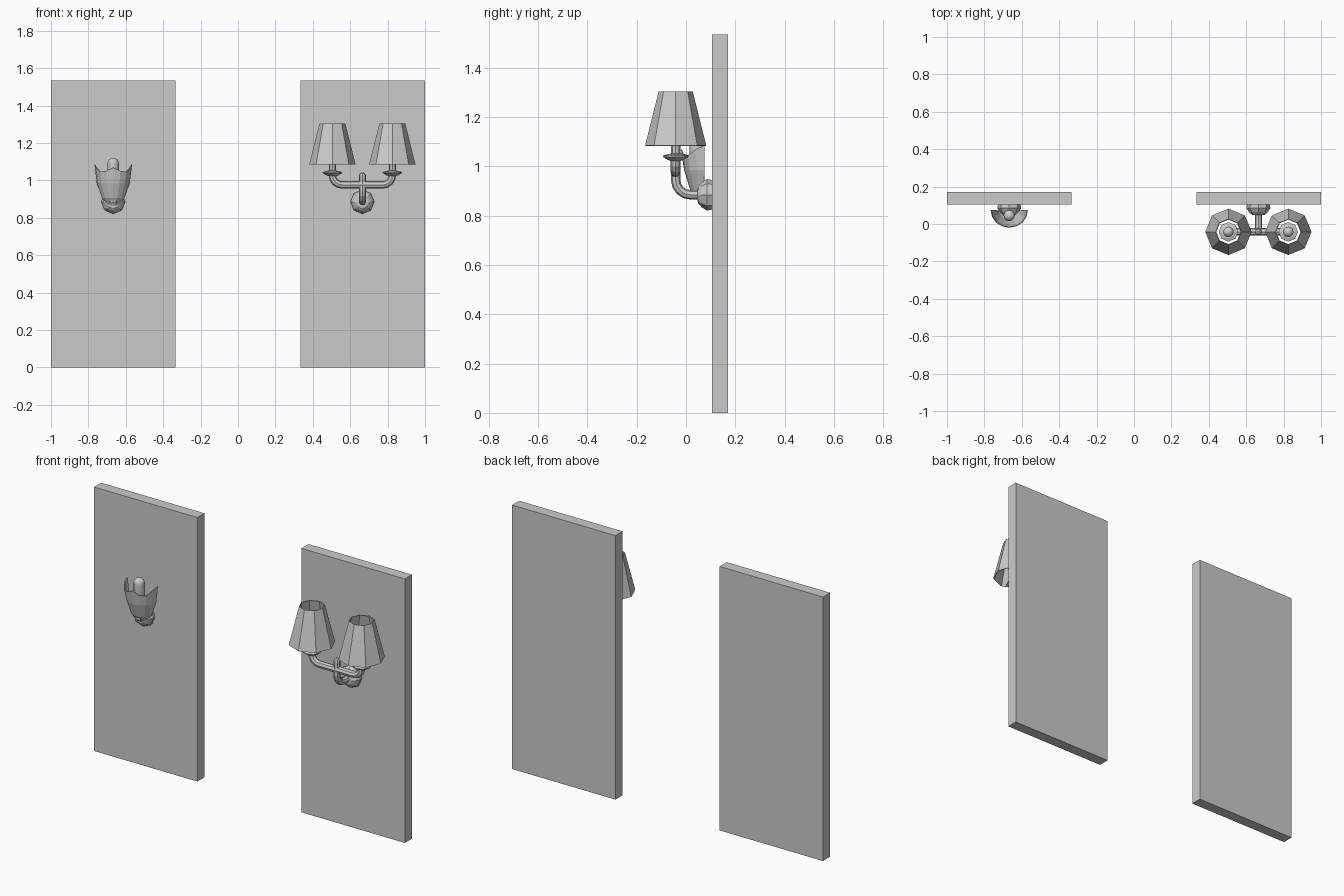
import bpy, bmesh
from math import sin, cos, pi
from mathutils import Matrix, Vector

if "Cube" in bpy.data.objects:
    bpy.data.objects.remove(bpy.data.objects["Cube"])


def make_object(name, bm, smooth=False):
    bmesh.ops.recalc_face_normals(bm, faces=bm.faces[:])
    me = bpy.data.meshes.new(name)
    bm.to_mesh(me)
    bm.free()
    ob = bpy.data.objects.new(name, me)
    bpy.context.collection.objects.link(ob)
    for p in me.polygons:
        p.use_smooth = smooth
    return ob


def lathe(name, profile, loc, n=8, forward=False, smooth=False, caps=True):
    """Revolve (radius, height) pairs about z, or about -y when forward."""
    bm = bmesh.new()
    rings = [[bm.verts.new((r * cos(2 * pi * i / n), r * sin(2 * pi * i / n), h))
              for i in range(n)] for r, h in profile]
    for a, b in zip(rings, rings[1:]):
        for i in range(n):
            j = (i + 1) % n
            bm.faces.new((a[i], a[j], b[j], b[i]))
    if caps:
        bm.faces.new(rings[0])
        bm.faces.new(rings[-1])
    if forward:
        bm.transform(Matrix.Rotation(pi / 2, 4, 'X'))
    bm.transform(Matrix.Translation(loc))
    return make_object(name, bm, smooth)


def bulb(name, x, y, z0, z1, r):
    # capsule: straight base with a rounded top
    prof = [(r * 0.8, z0), (r, z0 + r)]
    prof += [(r * cos(a * pi / 12), z1 - r + r * sin(a * pi / 12)) for a in range(6)]
    prof.append((r * 0.05, z1))
    return lathe(name, prof, (x, y, 0), n=12, smooth=True)


def tube(name, pts, r):
    cu = bpy.data.curves.new(name, 'CURVE')
    cu.dimensions = '3D'
    cu.bevel_depth = r
    cu.bevel_resolution = 2
    cu.use_fill_caps = True
    sp = cu.splines.new('POLY')
    sp.points.add(len(pts) - 1)
    for p, co in zip(sp.points, pts):
        p.co = (*co, 1)
    sp.use_smooth = False
    ob = bpy.data.objects.new(name, cu)
    bpy.context.collection.objects.link(ob)
    return ob


def bend(centre, u, v, r, n=4):
    """Quarter arc from centre+u*r to centre+v*r."""
    c, u, v = Vector(centre), Vector(u), Vector(v)
    return [c + r * (u * cos(i * pi / 2 / n) + v * sin(i * pi / 2 / n)) for i in range(n + 1)]


LX, RX, LAMP_Y = -0.667, 0.665, -0.042
PLATE = [(0.06, 0), (0.064, 0.02), (0.05, 0.042), (0.034, 0.056), (0.024, 0.058)]

# wall panels and round wall mounts
for side, x in (("left", LX), ("right", RX)):
    bm = bmesh.new()
    bmesh.ops.create_cube(bm, size=1)
    bm.transform(Matrix.Translation(((-1 if x < 0 else 1) * 0.6675, 0.1375, 0.7675))
                 @ Matrix.Diagonal((0.665, 0.065, 1.535, 1)))
    make_object(side + "_wall_panel", bm)
    lathe(side + "_wall_mount", PLATE, (x, 0.105, 0.885), forward=True)

# central arm: out from the mount, then up
tube("central_arm", [(RX, 0.06, 0.885)]
     + bend((RX, LAMP_Y + 0.06, 0.945), (0, 0, -1), (0, -1, 0), 0.06)
     + [(RX, LAMP_Y, 1.025)], 0.019)
lathe("arm_finial", [(0.019, 1.025), (0.015, 1.036), (0.006, 1.042)], (RX, LAMP_Y, 0))

# cross bar with both ends turned up
ends = {s: bend((RX + s * 0.11, LAMP_Y, 1.026), (0, 0, -1), (s, 0, 0), 0.05) for s in (-1, 1)}
tube("cross_bar", [(RX - 0.16, LAMP_Y, 1.035)] + ends[-1][::-1] + ends[1]
     + [(RX + 0.16, LAMP_Y, 1.035)], 0.02)

# drip cup, candle, bulb and open shade on each end
for side, s in (("left", -1), ("right", 1)):
    x = RX + s * 0.16
    lathe(side + "_drip_cup", [(0.02, 1.022), (0.034, 1.028), (0.052, 1.039), (0.052, 1.044),
                               (0.034, 1.05), (0.02, 1.052)], (x, LAMP_Y, 0))
    lathe(side + "_candle", [(0.019, 1.05), (0.019, 1.12)], (x, LAMP_Y, 0))
    bulb(side + "_shade_bulb", x, LAMP_Y, 1.115, 1.22, 0.028)
    shade = lathe(side + "_lamp_shade", [(0.124, 1.085), (0.069, 1.305)],
                  (x, LAMP_Y, 0), caps=False)
    shade.modifiers.new("thickness", 'SOLIDIFY').thickness = 0.004

# left lamp: half tulip shell with a scalloped rim, open toward the wall
bm = bmesh.new()
n = 8
rim = [1.085, 1.07, 1.045, 1.05, 1.068, 1.05, 1.045, 1.07, 1.085]
levels = [(0.1, 0.095, None, 0.075), (0.088, 0.083, 0.985, 0.075),
          (0.06, 0.055, 0.905, 0.072), (0.03, 0.025, 0.865, 0.068)]
rows = []
for rx, ry, z, yc in levels:
    row = []
    for i in range(n + 1):
        a = pi + pi * i / n
        row.append(bm.verts.new((LX + rx * cos(a), yc + ry * sin(a), z or rim[i])))
    rows.append(row)
for a, b in zip(rows, rows[1:]):
    for i in range(n):
        bm.faces.new((a[i], a[i + 1], b[i + 1], b[i]))
bm.faces.new(rows[-1])
shell = make_object("tulip_shell", bm)
shell.modifiers.new("thickness", 'SOLIDIFY').thickness = 0.004

# bulb holder and bulb inside the shell
lathe("bulb_holder", [(0.022, 0.88), (0.022, 1.0)], (LX, 0.045, 0))
bulb("tulip_bulb", LX, 0.045, 0.99, 1.12, 0.03)
